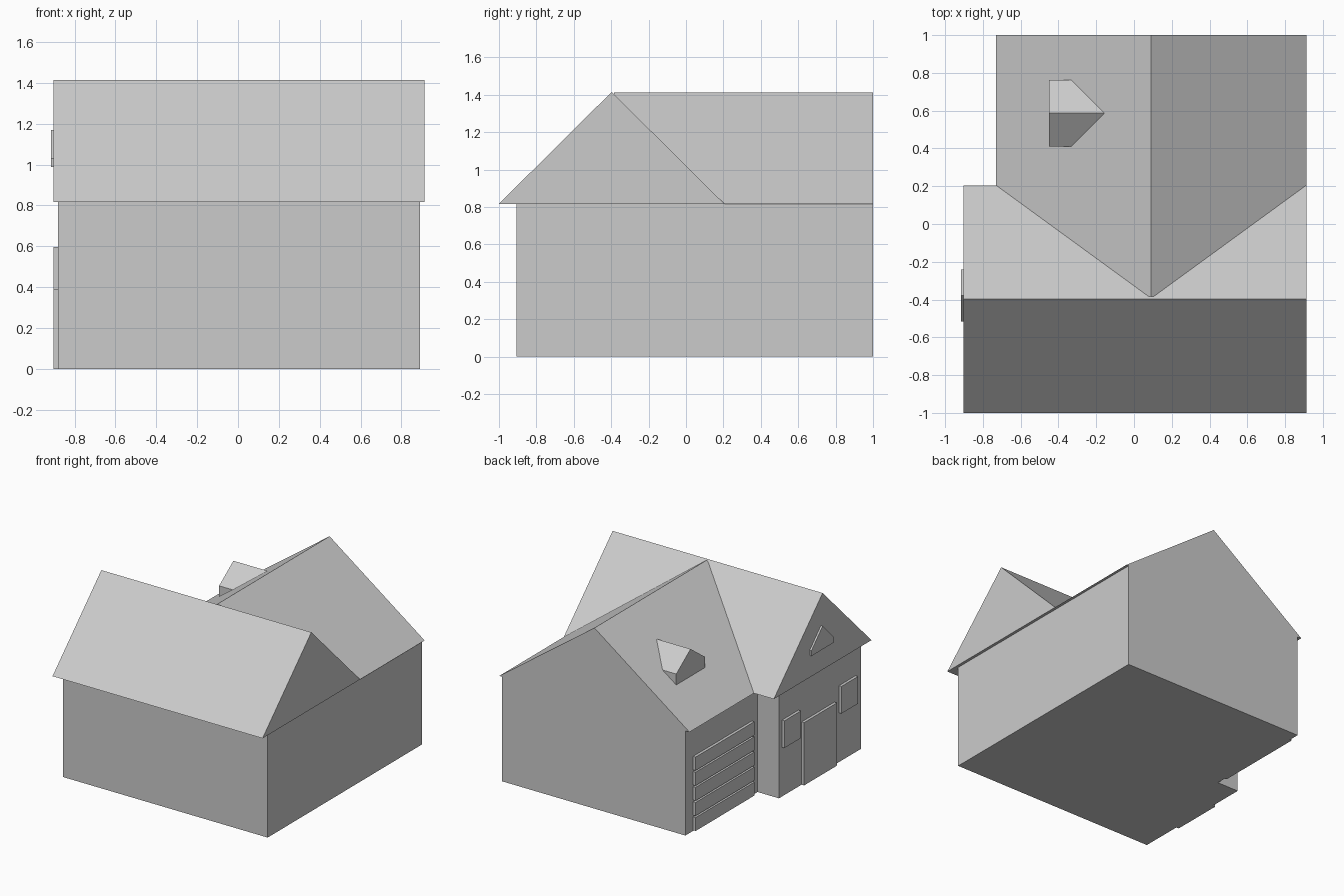
import bpy
import bmesh
from mathutils import Vector

if "Cube" in bpy.data.objects:
    bpy.data.objects.remove(bpy.data.objects["Cube"], do_unlink=True)

grey = bpy.data.materials.new("plain_grey")
grey.use_nodes = True
colour = (0.6, 0.6, 0.6, 1)
grey.diffuse_color = colour
grey.node_tree.nodes["Principled BSDF"].inputs["Base Color"].default_value = colour

EAVE, RIDGE = 0.817, 1.415
MAIN_WALL, WING_WALL = -0.88, -0.695


def prism(name, profile, axis, start, end):
    """Extrude a flat profile along x, y or z; profile uses the other two axes in order."""
    def place(p, depth):
        co = list(p)
        co.insert("xyz".index(axis), depth)
        return Vector(co)

    bm = bmesh.new()
    face = bm.faces.new([bm.verts.new(place(p, start)) for p in profile])
    grown = bmesh.ops.extrude_face_region(bm, geom=[face])
    verts = [v for v in grown["geom"] if isinstance(v, bmesh.types.BMVert)]
    bmesh.ops.translate(bm, verts=verts, vec=place((0, 0), end - start))
    bmesh.ops.recalc_face_normals(bm, faces=bm.faces)
    mesh = bpy.data.meshes.new(name)
    bm.to_mesh(mesh)
    bm.free()
    mesh.materials.append(grey)
    obj = bpy.data.objects.new(name, mesh)
    bpy.context.collection.objects.link(obj)
    return obj


def gable(a, b, low, high):
    return [(a, low), (b, low), ((a + b) / 2, high)]


def house_shape(a, b, low, side, high):
    return [(a, low), (b, low), (b, side), ((a + b) / 2, high), (a, side)]


def panel(name, wall, y0, y1, z0, z1, depth=0.022):
    return prism(name, [(y0, z0), (y1, z0), (y1, z1), (y0, z1)], "x", wall - depth, wall + 0.01)


# L-shaped walls
prism("walls", [(MAIN_WALL, -0.905), (0.89, -0.905), (0.89, 1), (WING_WALL, 1),
                (WING_WALL, 0.11), (MAIN_WALL, 0.11)], "z", 0, EAVE)

# Crossing gable roofs
prism("main_roof", gable(-1, 0.205, EAVE, RIDGE), "x", -0.902, 0.912)
prism("garage_roof", gable(-0.73, 0.912, EAVE, RIDGE - 0.004), "y", -0.385, 1)

# Dormer on the garage roof
prism("dormer", house_shape(0.41, 0.763, 1.02, 1.105, 1.233), "x", -0.45, -0.16)

# Attic window in the main gable
prism("attic_window", house_shape(-0.515, -0.24, 0.987, 1.03, 1.17), "x", -0.916, -0.89)

# Entrance and its two windows
panel("entrance_door", MAIN_WALL, -0.575, -0.17, 0, 0.49)
for label, y in (("back", -0.13), ("front", -0.835)):
    panel(label + "_window", MAIN_WALL, y, y + 0.205, 0.385, 0.597)

# Garage door slats
for i in range(5):
    z = 0.005 + i * 0.118
    panel(f"garage_slat_{i + 1}", WING_WALL, 0.18, 0.905, z, z + 0.105)
